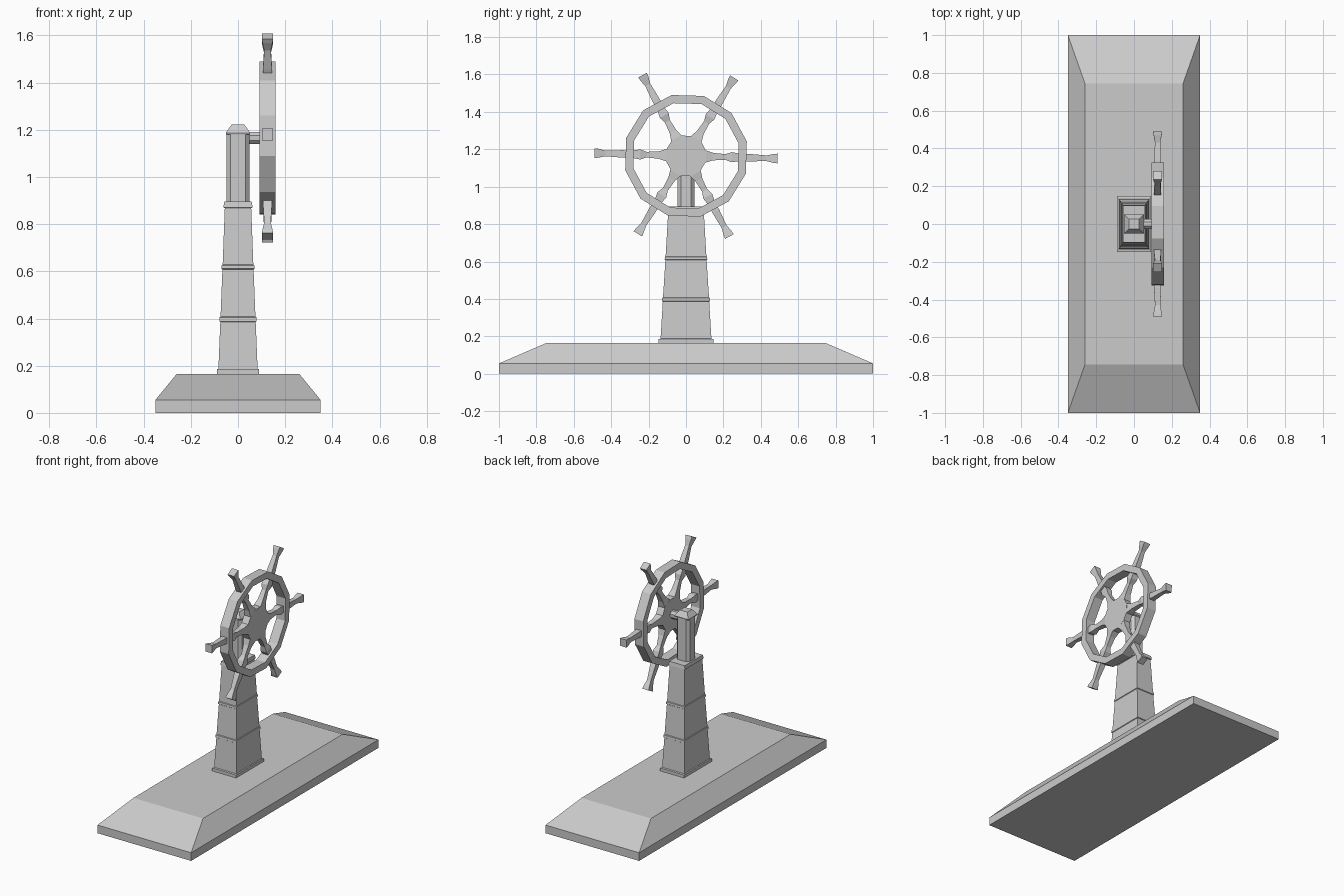
import bpy, bmesh, math
from mathutils import Matrix, Vector

if "Cube" in bpy.data.objects:
    bpy.data.objects.remove(bpy.data.objects["Cube"])

HUB = Vector((0.125, 0, 1.165))   # wheel centre
TILT = math.radians(-1.7)         # wheel is turned slightly


def finish(name, bm):
    bmesh.ops.recalc_face_normals(bm, faces=bm.faces)
    mesh = bpy.data.meshes.new(name)
    bm.to_mesh(mesh)
    bm.free()
    ob = bpy.data.objects.new(name, mesh)
    bpy.context.collection.objects.link(ob)
    return ob


def rect(hx, hy, z, c=0):
    """Rectangle outline, optionally with chamfered corners."""
    if not c:
        pts = [(-hx, -hy), (hx, -hy), (hx, hy), (-hx, hy)]
    else:
        pts = [(-hx + c, -hy), (hx - c, -hy), (hx, -hy + c), (hx, hy - c),
               (hx - c, hy), (-hx + c, hy), (-hx, hy - c), (-hx, -hy + c)]
    return [(x, y, z) for x, y in pts]


def circle_x(x, r, n, phase=0.0):
    """Regular polygon in the YZ plane around the wheel centre."""
    return [(x, r * math.cos(phase + 2 * math.pi * i / n),
             HUB.z + r * math.sin(phase + 2 * math.pi * i / n)) for i in range(n)]


def loft(name, rings, closed=False, matrix=None):
    bm = bmesh.new()
    loops = [[bm.verts.new(p) for p in ring] for ring in rings]
    pairs = list(zip(loops, loops[1:]))
    if closed:
        pairs.append((loops[-1], loops[0]))
    else:
        bm.faces.new(loops[0])
        bm.faces.new(loops[-1])
    for a, b in pairs:
        for i in range(len(a)):
            j = (i + 1) % len(a)
            bm.faces.new((a[i], a[j], b[j], b[i]))
    if matrix:
        bm.transform(matrix)
    return finish(name, bm)


# base slab with sloping sides
loft("base", [rect(0.35, 1.0, 0), rect(0.35, 1.0, 0.055), rect(0.26, 0.745, 0.165)])

# tapered pedestal with plinth, two bands and a top collar
loft("pedestal", [rect(*p) for p in [
    (0.09, 0.148, 0.16), (0.09, 0.148, 0.185), (0.083, 0.136, 0.187),
    (0.075, 0.124, 0.385), (0.079, 0.129, 0.388), (0.078, 0.128, 0.405),
    (0.074, 0.123, 0.408), (0.066, 0.110, 0.608), (0.070, 0.114, 0.611),
    (0.069, 0.113, 0.625), (0.065, 0.109, 0.628), (0.056, 0.095, 0.868),
    (0.062, 0.101, 0.871), (0.058, 0.097, 0.895)]])

# chamfered post and its cap
loft("post", [rect(0.048, 0.045, 0.89, 0.017), rect(0.048, 0.045, 1.182, 0.017)])
loft("post_cap", [rect(0.05, 0.048, 1.18), rect(0.052, 0.05, 1.187), rect(0.027, 0.026, 1.222)])

# axle and hub
loft("axle", [circle_x(x, 0.028, 8, math.pi / 8) for x in (0.03, 0.11)])
phase = math.radians(15) + TILT
loft("hub", [circle_x(x, 0.111, 12, phase) for x in (0.1, 0.15)])

# twelve-sided wheel rim
loft("rim", [circle_x(x, r, 12, phase) for x, r in
             [(0.092, 0.334), (0.158, 0.334), (0.158, 0.289), (0.092, 0.289)]], closed=True)

# six turned spokes: (distance, half width, half depth)
profile = [(0.085, 0.036, 0.0245), (0.108, 0.032, 0.0245), (0.145, 0.02, 0.019),
           (0.21, 0.015, 0.015), (0.245, 0.027, 0.023), (0.29, 0.019, 0.019),
           (0.34, 0.020, 0.019), (0.43, 0.015, 0.014), (0.47, 0.024, 0.021),
           (0.49, 0.026, 0.024)]
for i in range(6):
    turn = Matrix.Translation(HUB) @ Matrix.Rotation(math.radians(60 * i - 90) + TILT, 4, 'X')
    loft(f"spoke_{i + 1}", [rect(d, w, r) for r, w, d in profile], matrix=turn)
